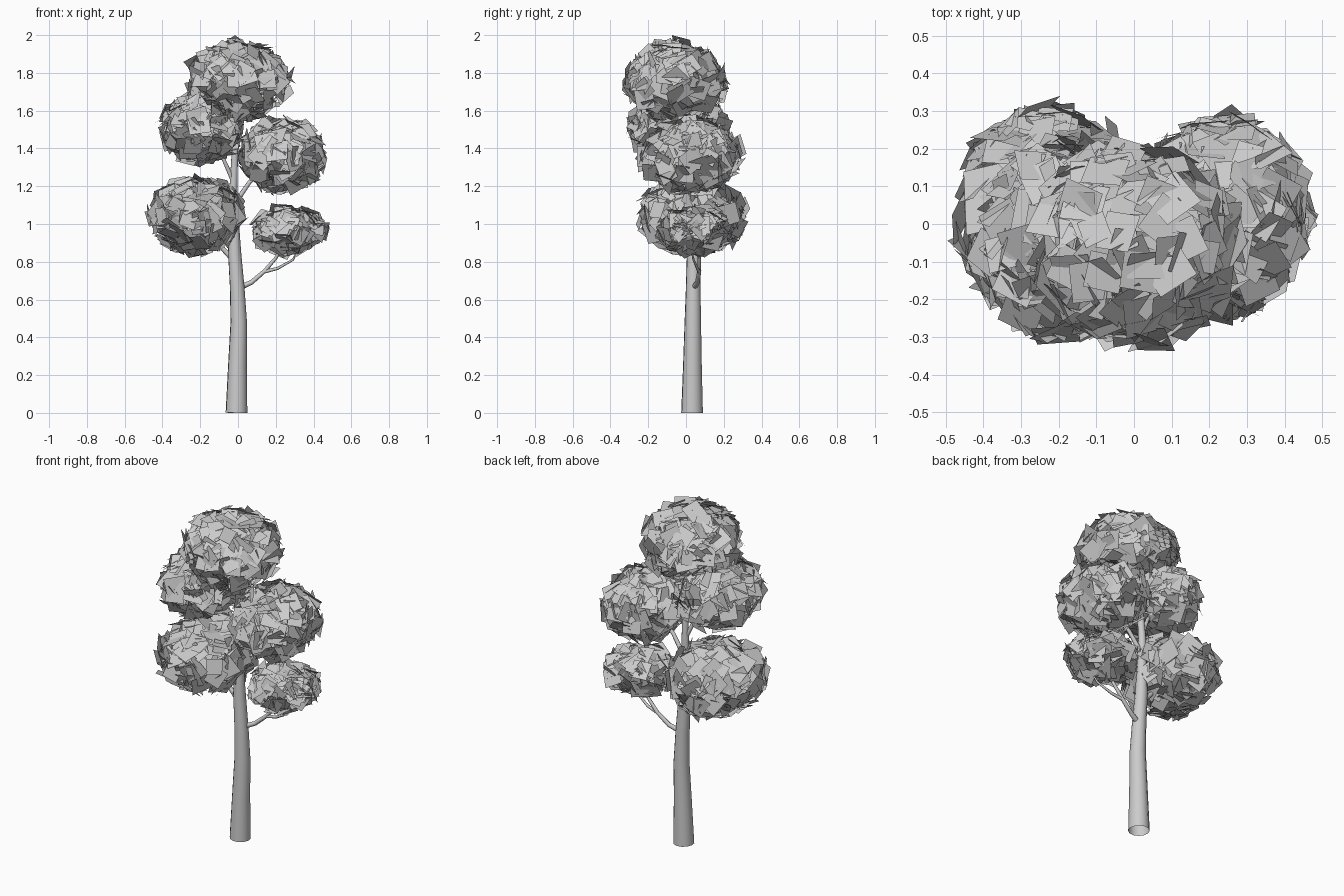
import bpy, random
from math import pi, sqrt, cos, sin
from mathutils import Vector

if "Cube" in bpy.data.objects:
    bpy.data.objects.remove(bpy.data.objects["Cube"])

random.seed(7)


def limb(name, points, sides_res=2):
    """Tapered tube through (x, y, z, radius) points."""
    cu = bpy.data.curves.new(name, 'CURVE')
    cu.dimensions = '3D'
    cu.bevel_depth = 1.0
    cu.bevel_resolution = sides_res
    cu.use_fill_caps = False
    sp = cu.splines.new('POLY')
    sp.points.add(len(points) - 1)
    for p, (x, y, z, r) in zip(sp.points, points):
        p.co = (x, y, z, 1)
        p.radius = r
    sp.use_smooth = True
    ob = bpy.data.objects.new(name, cu)
    bpy.context.collection.objects.link(ob)
    bpy.context.view_layer.objects.active = ob
    ob.select_set(True)
    bpy.ops.object.convert(target='MESH')
    bpy.context.object.select_set(False)


def random_dir():
    z = random.uniform(-1, 1)
    a = random.uniform(0, 2 * pi)
    s = sqrt(1 - z * z)
    return Vector((s * cos(a), s * sin(a), z))


def leaf_cluster(name, lo, hi, count, big):
    """Square leaf cards laid over an ellipsoid, fitted to the box lo..hi."""
    lo, hi = Vector(lo), Vector(hi)
    mid, rad = (lo + hi) / 2, (hi - lo) / 2
    verts, faces = [], []
    for i in range(count):
        d = random_dir()
        shell = random.uniform(0.78, 0.9) if random.random() < 0.85 else random.uniform(0.4, 0.78)
        half = random.uniform(0.035, 0.06)
        tilt = 0.55
        if i < big:
            half, shell, tilt = random.uniform(0.075, 0.1), 0.78, 0.25
        c = Vector([d[k] * rad[k] * shell for k in range(3)])
        n = Vector([d[k] / rad[k] for k in range(3)]).normalized()
        n = (n + random_dir() * tilt).normalized()
        u = n.cross(random_dir()).normalized() * half
        v = n.cross(u)
        b = len(verts)
        verts += [c - u - v, c + u - v, c + u + v, c - u + v]
        faces.append((b, b + 1, b + 2, b + 3))
    # fit the spread of cards exactly to the box
    for k in range(3):
        a, z = min(p[k] for p in verts), max(p[k] for p in verts)
        for p in verts:
            p[k] = lo[k] + (p[k] - a) / (z - a) * (hi[k] - lo[k])
    me = bpy.data.meshes.new(name)
    me.from_pydata(verts, [], faces)
    ob = bpy.data.objects.new(name, me)
    bpy.context.collection.objects.link(ob)


# trunk
limb("trunk", [(-0.008, 0.032, 0, 0.058), (-0.003, 0.034, 0.25, 0.05), (0.004, 0.036, 0.48, 0.044),
               (-0.004, 0.038, 0.66, 0.039), (-0.018, 0.04, 0.85, 0.035), (-0.022, 0.04, 1.0, 0.028),
               (-0.024, 0.04, 1.2, 0.021), (-0.015, 0.03, 1.42, 0.016), (0.0, 0.0, 1.65, 0.01),
               (0.0, -0.03, 1.8, 0.004)], 4)

# branches
limb("low_right_branch", [(0.0, 0.04, 0.66, 0.016), (0.07, 0.06, 0.69, 0.013), (0.14, 0.07, 0.75, 0.011),
                          (0.2, 0.07, 0.82, 0.009), (0.27, 0.04, 0.95, 0.004)])
limb("low_right_twig", [(0.13, 0.07, 0.745, 0.01), (0.21, 0.06, 0.765, 0.008), (0.29, 0.04, 0.81, 0.006),
                        (0.34, 0.02, 0.9, 0.003)])
limb("low_left_branch", [(-0.015, 0.04, 0.8, 0.015), (-0.1, 0.04, 0.89, 0.012), (-0.17, 0.03, 0.95, 0.009),
                         (-0.26, 0.02, 1.08, 0.004)])
limb("mid_right_branch", [(-0.022, 0.04, 1.1, 0.014), (0.06, 0.03, 1.22, 0.011), (0.15, 0.02, 1.3, 0.008),
                          (0.26, 0.02, 1.4, 0.004)])
limb("mid_left_branch", [(-0.022, 0.04, 1.22, 0.013), (-0.08, 0.02, 1.35, 0.01), (-0.14, 0.0, 1.44, 0.008),
                         (-0.23, -0.03, 1.55, 0.004)])

# foliage
leaf_cluster("low_right_leaves", (0.06, -0.17, 0.81), (0.49, 0.26, 1.11), 190, 3)
leaf_cluster("low_left_leaves", (-0.495, -0.27, 0.82), (0.055, 0.34, 1.27), 260, 9)
leaf_cluster("mid_right_leaves", (-0.02, -0.27, 1.15), (0.475, 0.32, 1.58), 260, 8)
leaf_cluster("mid_left_leaves", (-0.445, -0.32, 1.3), (0.04, 0.25, 1.72), 250, 7)
leaf_cluster("top_leaves", (-0.29, -0.34, 1.52), (0.305, 0.235, 2.0), 280, 8)
